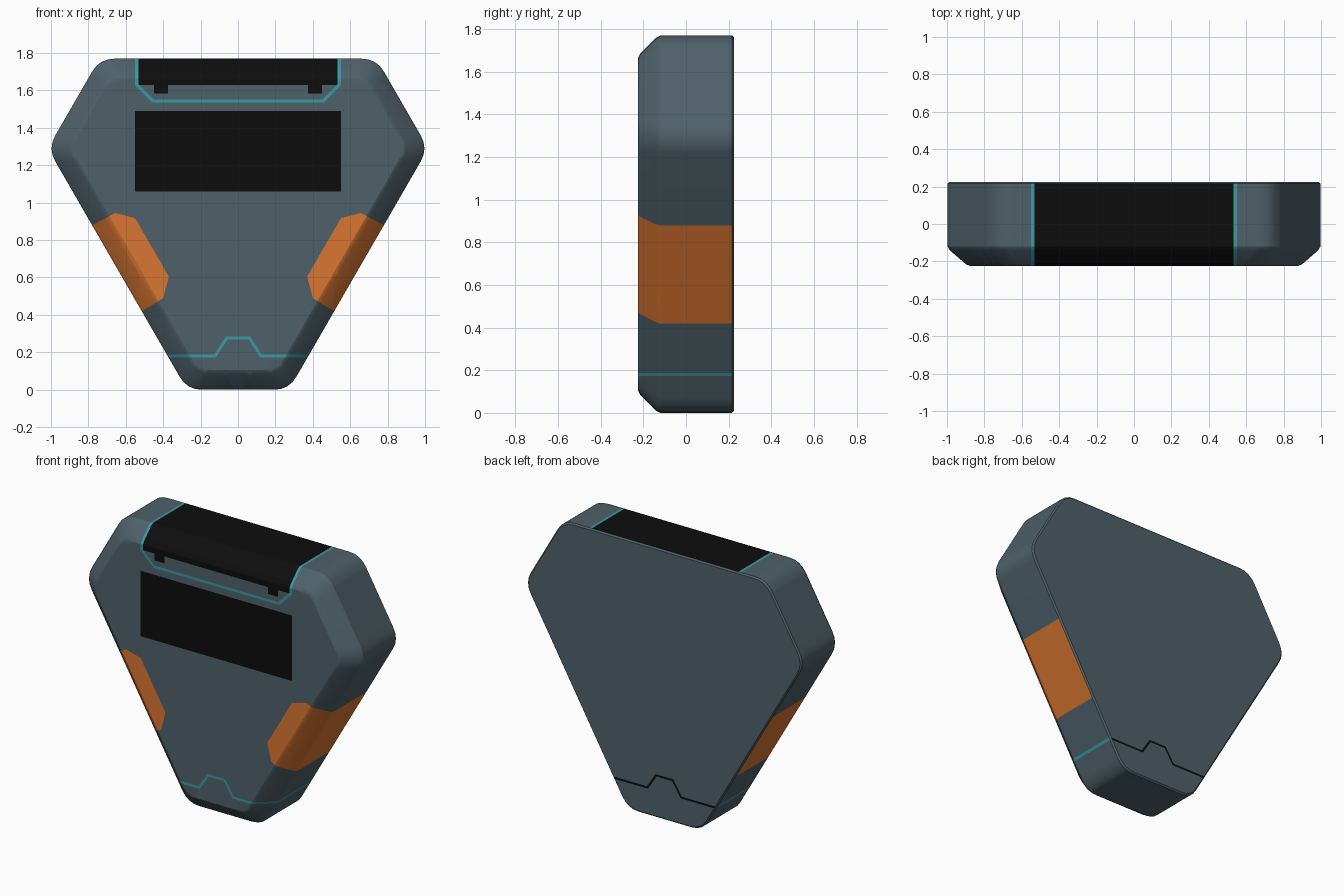
import bpy, bmesh
from mathutils import Vector

if "Cube" in bpy.data.objects:
    bpy.data.objects.remove(bpy.data.objects["Cube"])

V = Vector
Y_FRONT, Y_BACK = -0.225, 0.225


def material(name, rgb):
    m = bpy.data.materials.new(name)
    m.diffuse_color = (*rgb, 1)
    m.use_nodes = True
    m.node_tree.nodes["Principled BSDF"].inputs["Base Color"].default_value = m.diffuse_color
    return m


mats = [material("slate grey", (0.078, 0.119, 0.143)),
        material("orange", (0.69, 0.18, 0.031)),
        material("teal", (0.040, 0.32, 0.38)),
        material("black", (0.004, 0.004, 0.004))]
GREY, ORANGE, TEAL, BLACK = range(4)


def miter(a, p, b, d):
    """Offset p to the left of path a-p-b by d (a or b may be None)."""
    t1 = (p - a).normalized() if a is not None else (b - p).normalized()
    t2 = (b - p).normalized() if b is not None else t1
    n1, n2 = V((-t1.y, t1.x)), V((-t2.y, t2.x))
    n = (n1 + n2).normalized()
    return p + n * (d / n.dot(n1))


# Six-sided outline in x-z, counter-clockwise
hexagon = [V(p) for p in ((-0.272, 0), (0.272, 0), (1.017, 1.29),
                          (0.74, 1.77), (-0.74, 1.77), (-1.017, 1.29))]


def rounded_ring(inset, cut=0.08, steps=4):
    pts = [miter(hexagon[i - 1], hexagon[i], hexagon[(i + 1) % 6], inset)
           for i in range(6)]
    out = []
    for i, p in enumerate(pts):
        a = p + (pts[i - 1] - p).normalized() * cut
        b = p + (pts[(i + 1) % 6] - p).normalized() * cut
        for k in range(steps + 1):
            t = k / steps
            out.append(a * (1 - t) ** 2 + p * 2 * t * (1 - t) + b * t * t)
    return out


# Body: stacked rings from front chamfer to back edge
bm = bmesh.new()
profile = [(Y_FRONT, 0.105), (-0.215, 0.085), (-0.14, 0.01), (-0.12, 0),
           (0.216, 0), (Y_BACK, 0.009)]
rings = [[bm.verts.new((p.x, y, p.y)) for p in rounded_ring(d)]
         for y, d in profile]
for r, s in zip(rings, rings[1:]):
    for i in range(len(r)):
        j = (i + 1) % len(r)
        bm.faces.new((r[i], r[j], s[j], s[i]))
bm.faces.new(rings[0])
bm.faces.new(rings[-1])
bmesh.ops.recalc_face_normals(bm, faces=bm.faces)


def on_front(f):
    return f.calc_center_median().y < 0.214


def on_back(f):
    return f.normal.y > 0.9


def paint(poly, mat, where=on_front):
    """Cut a convex x-z polygon into the shell and colour the faces inside."""
    poly = [V(p) for p in poly]
    mid = sum(poly, V((0, 0))) / len(poly)
    planes = []

    def inside(f):
        c = f.calc_center_median()
        return all((c - co).dot(no) > 0 for co, no in planes)

    for a, b in zip(poly, poly[1:] + poly[:1]):
        n = V((a.y - b.y, b.x - a.x)).normalized()
        if n.dot(mid - a) < 0:
            n = -n
        co, no = V((a.x, 0, a.y)), V((n.x, 0, n.y))
        faces = [f for f in bm.faces if where(f) and inside(f)]
        edges = {e for f in faces for e in f.edges}
        verts = {v for f in faces for v in f.verts}
        bmesh.ops.bisect_plane(bm, geom=faces + list(edges) + list(verts),
                               dist=1e-5, plane_co=co, plane_no=no)
        bm.normal_update()
        planes.append((co, no))
    for f in bm.faces:
        if where(f) and inside(f):
            f.material_index = mat


def paint_line(path, width, mat, where=on_front):
    path = [V(p) for p in path]
    ends = [None] + path + [None]
    left, right = ([miter(ends[i], p, ends[i + 2], s * width / 2)
                    for i, p in enumerate(path)] for s in (1, -1))
    for i in range(len(path) - 1):
        paint((left[i], left[i + 1], right[i + 1], right[i]), mat, where)


def box(x0, x1, z0, z1):
    return ((x0, z0), (x1, z0), (x1, z1), (x0, z1))


# Orange side grips
grip = ((0.80, 0.869), (0.655, 0.945), (0.55, 0.917), (0.37, 0.605),
        (0.40, 0.49), (0.53, 0.409))
for s in (1, -1):
    paint([(s * x, z) for x, z in grip], ORANGE)

# Black screen, top panel and its two tabs
paint(box(-0.55, 0.55, 1.06, 1.49), BLACK)
paint(box(-0.533, 0.533, 1.63, 1.9), BLACK)
for s in (1, -1):
    paint(box(s * 0.375, s * 0.45, 1.585, 1.63), BLACK)

# Teal trim around the top panel
paint_line(((-0.541, 1.9), (-0.541, 1.63), (-0.453, 1.543), (0.453, 1.543),
            (0.541, 1.63), (0.541, 1.9)), 0.017, TEAL)

# Lower seam: teal on front and sides, black on the back
seam = ((-0.6, 0.18), (-0.123, 0.18), (-0.06, 0.277), (0.06, 0.277),
        (0.123, 0.18), (0.6, 0.18))
paint_line(seam, 0.016, TEAL)
paint_line(seam, 0.014, BLACK, on_back)

mesh = bpy.data.meshes.new("body_shell")
bm.to_mesh(mesh)
bm.free()
for m in mats:
    mesh.materials.append(m)
body = bpy.data.objects.new("body_shell", mesh)
bpy.context.collection.objects.link(body)
bpy.context.view_layer.objects.active = body
body.select_set(True)
bpy.ops.object.shade_smooth_by_angle(angle=0.44)
weighted = body.modifiers.new("weighted normals", 'WEIGHTED_NORMAL')
weighted.keep_sharp = True
